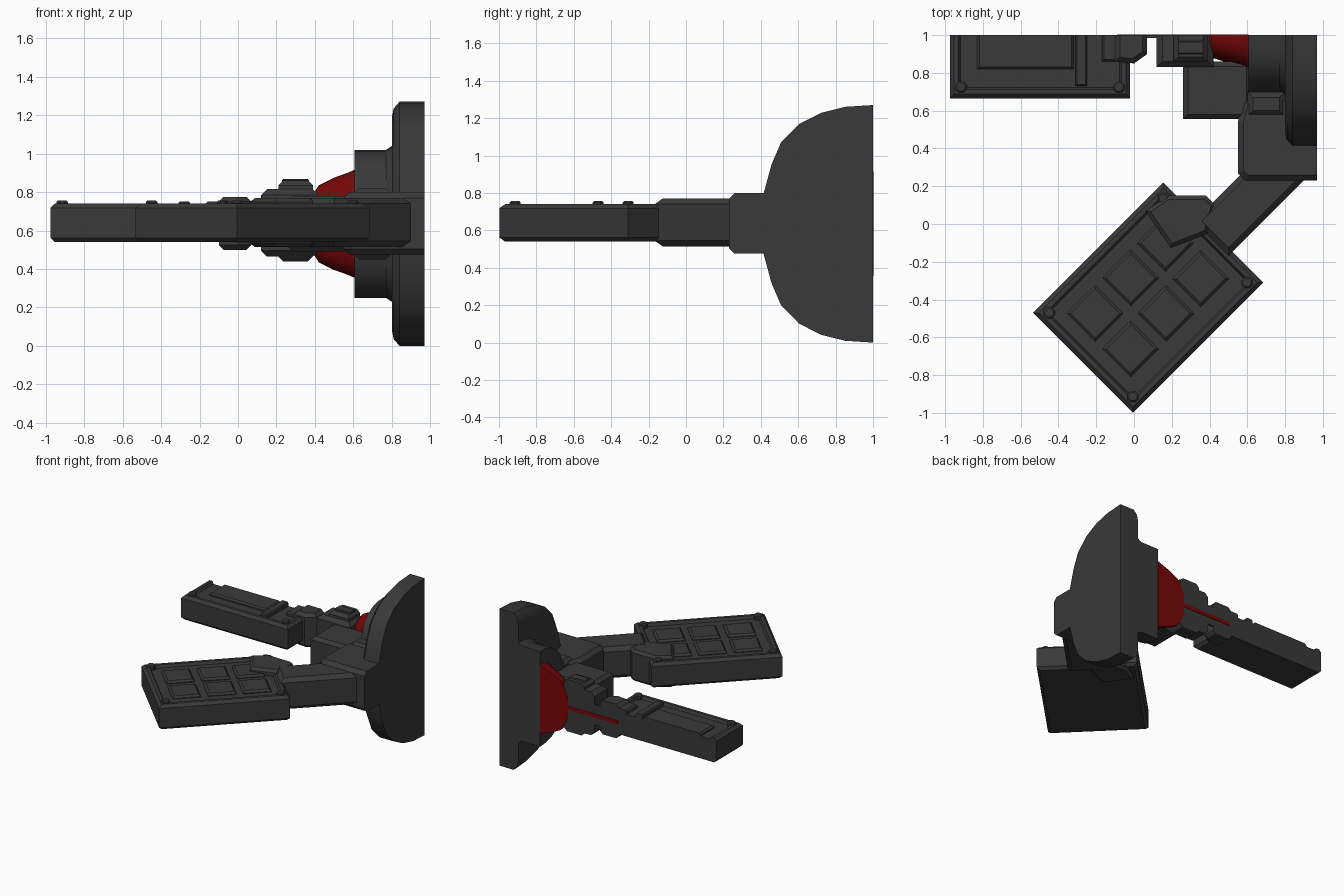
import bpy, bmesh, math
from mathutils import Matrix

if "Cube" in bpy.data.objects:
    bpy.data.objects.remove(bpy.data.objects["Cube"])

def material(name, rgb):
    m = bpy.data.materials.new(name)
    m.diffuse_color = (*rgb, 1)
    m.use_nodes = True
    m.node_tree.nodes["Principled BSDF"].inputs["Base Color"].default_value = m.diffuse_color
    return m

GREY = material("dark grey", (0.041, 0.041, 0.041))
RED = material("deep red", (0.185, 0.002, 0.002))
MID = 0.635                                   # height of the centre line
DIAG = Matrix.Rotation(math.radians(45), 4, 'Z')   # local x runs along the diagonal arm

def finish(name, bm, mat=GREY, mtx=None, smooth=False, trim=1.0):
    """Place the part, trim and cap it at the two section planes, and link it."""
    if mtx:
        bm.transform(mtx)
    if trim:
        for co, no in (((0, trim, 0), (0, 1, 0)), ((0.97, 0, 0), (1, 0, 0))):
            cut = bmesh.ops.bisect_plane(bm, geom=bm.verts[:] + bm.edges[:] + bm.faces[:],
                                         plane_co=co, plane_no=no, clear_outer=True)
            edges = [g for g in cut["geom_cut"] if isinstance(g, bmesh.types.BMEdge)]
            if edges:
                bmesh.ops.edgeloop_fill(bm, edges=edges)
    bmesh.ops.recalc_face_normals(bm, faces=bm.faces)
    me = bpy.data.meshes.new(name)
    bm.to_mesh(me)
    bm.free()
    me.materials.append(mat)
    ob = bpy.data.objects.new(name, me)
    bpy.context.collection.objects.link(ob)
    if smooth:
        bpy.ops.object.select_all(action='DESELECT')
        ob.select_set(True)
        bpy.context.view_layer.objects.active = ob
        bpy.ops.object.shade_smooth_by_angle(angle=math.radians(30))
    return ob

def prism_bm(pts, z0, z1, chamfer=0.0, sides=(-1, 1)):
    """Extruded outline with chamfered bottom (-1) and/or top (1) rims."""
    bm = bmesh.new()
    f = bm.faces.new([bm.verts.new((x, y, z0)) for x, y in pts])
    ext = bmesh.ops.extrude_face_region(bm, geom=[f], use_keep_orig=True)
    for v in ext["geom"]:
        if isinstance(v, bmesh.types.BMVert):
            v.co.z = z1
    bmesh.ops.recalc_face_normals(bm, faces=bm.faces)
    if chamfer:
        levels = [z0 if s < 0 else z1 for s in sides]
        rims = [e for e in bm.edges
                if any(all(abs(v.co.z - z) < 1e-5 for v in e.verts) for z in levels)]
        bmesh.ops.bevel(bm, geom=rims, offset=chamfer, segments=1, affect='EDGES')
    return bm

def prism(name, pts, z0, z1, chamfer=0.0, mat=GREY, mtx=None, sides=(-1, 1), trim=1.0):
    return finish(name, prism_bm(pts, z0, z1, chamfer, sides), mat, mtx, trim=trim)

def rect(x0, x1, y0, y1):
    return [(x0, y0), (x1, y0), (x1, y1), (x0, y1)]

def ngon(x, y, r, n=8):
    return [(x + r * math.cos(2 * math.pi * (i + .5) / n),
             y + r * math.sin(2 * math.pi * (i + .5) / n)) for i in range(n)]

def framed_panel(name, x0, x1, y0, y1, mtx=None):
    """Slab with a raised rim around a sunken floor, and corner bolts."""
    bm = prism_bm(rect(x0, x1, y0, y1), 0.54, 0.74, 0.022)
    bmesh.ops.recalc_face_normals(bm, faces=bm.faces)
    top = [f for f in bm.faces if f.normal.z > .99]
    bmesh.ops.inset_region(bm, faces=top, thickness=0.035)
    bmesh.ops.inset_region(bm, faces=top, thickness=0.015, depth=-0.022)
    finish(name, bm, GREY, mtx)
    d = 0.06
    for i, (x, y) in enumerate(rect(x0 + d, x1 - d, y0 + d, y1 - d)):
        if mtx or y < 1:
            prism(f"{name}_bolt_{i}", ngon(x, y, 0.032), 0.70, 0.757, 0.008, mtx=mtx, sides=(1,))

# half outline of the wheel, from bottom to top (distance from axis, height)
UP = [(1, .12), (.985, .26), (.915, .5), (.83, .685), (.667, .84), (.467, .935), (.25, .985), (0, 1)]
OUTLINE = [(a, -b) for a, b in reversed(UP)] + UP

def shell(name, rings, mat=GREY, back=1.0):
    """Closed half-round solid through rings of (x, depth radius, height radius)."""
    bm = bmesh.new()
    loops = [[bm.verts.new((x, back - ry * a, MID + rz * b)) for a, b in OUTLINE]
             for x, ry, rz in rings]
    n = len(OUTLINE)
    for p, q in zip(loops, loops[1:]):
        for i in range(n):
            j = (i + 1) % n
            bm.faces.new((p[i], p[j], q[j], q[i]))
    bm.faces.new(loops[0])
    bm.faces.new(loops[-1])
    return finish(name, bm, mat, smooth=True, trim=None)

# central wheel, its hub and the red core
shell("wheel", [(0.97, .593, .635), (0.84, .593, .635), (0.81, .565, .60), (0.80, .53, .55)])
shell("hub", [(0.80, .33, .405), (0.77, .31, .385), (0.605, .31, .385)])
shell("red_core", [(0.605, .19, .28), (0.57, .175, .265), (0.50, .15, .24), (0.42, .125, .20),
                   (0.375, .09, .13), (0.355, .05, .07)], RED, back=1.003)

# straight arm: stepped clamp, red rod and neck
prism("clamp_body", rect(.12, .42, .83, 1.17), .465, .815, .03)
prism("clamp_cap", rect(.21, .39, .86, 1.14), .44, .86, .025)
prism("clamp_plate", rect(.23, .37, .90, .97), .80, .868, .006, sides=(1,))
prism("red_rod", rect(-.09, .40, .985, 1.02), .618, .648, mat=RED, trim=1.003)
prism("neck", [(-.10, .86), (0, .85), (.07, .90), (.07, 1.10), (0, 1.15), (-.10, 1.14)],
      .50, .775, .025)
prism("neck_link", rect(.05, .14, .985, 1.015), .56, .72)

# straight arm panel with raised pad and cross strip
framed_panel("straight_panel", -.975, -.02, .665, 1.335)
prism("straight_pad", rect(-.83, -.32, .82, 1.18), .70, .74, .012, sides=(1,))
prism("cross_strip", rect(-.31, -.25, .73, 1.27), .70, .752, .008, sides=(1,))
prism("neck_tongue", rect(-.17, -.08, .86, 1.14), .70, .75, .012, sides=(1,))

# shoulder block and elbow of the diagonal arm
prism("shoulder_block", rect(.26, .62, .555, .86), .49, .78, .025)
prism("elbow", [(.55, .27), (.59, .23), (1.35, .23), (1.35, .6), (.78, .68), (.58, .66), (.55, .54)],
      .475, .80, .03)
prism("elbow_bridge", rect(.60, .80, .57, .70), .45, .82, .03)

# diagonal arm beam and its mount
prism("diagonal_beam", rect(.235, .83, -.472, -.215), .515, .77, .03, mtx=DIAG)
prism("beam_mount", [(.06, .07), (.195, -.125), (.39, -.05), (.43, .10), (.38, .15), (.18, .15)],
      .515, .768, .02)

# diagonal panel with six raised square pads
framed_panel("diagonal_panel", -.71, .265, -.702, .045, DIAG)
for i, u in enumerate((-.48, -.215, .045)):
    for j, v in enumerate((-.19, -.455)):
        h = .105
        prism(f"square_pad_{i}_{j}", rect(u - h, u + h, v - h, v + h), .70, .738, .014,
              mtx=DIAG, sides=(1,))
